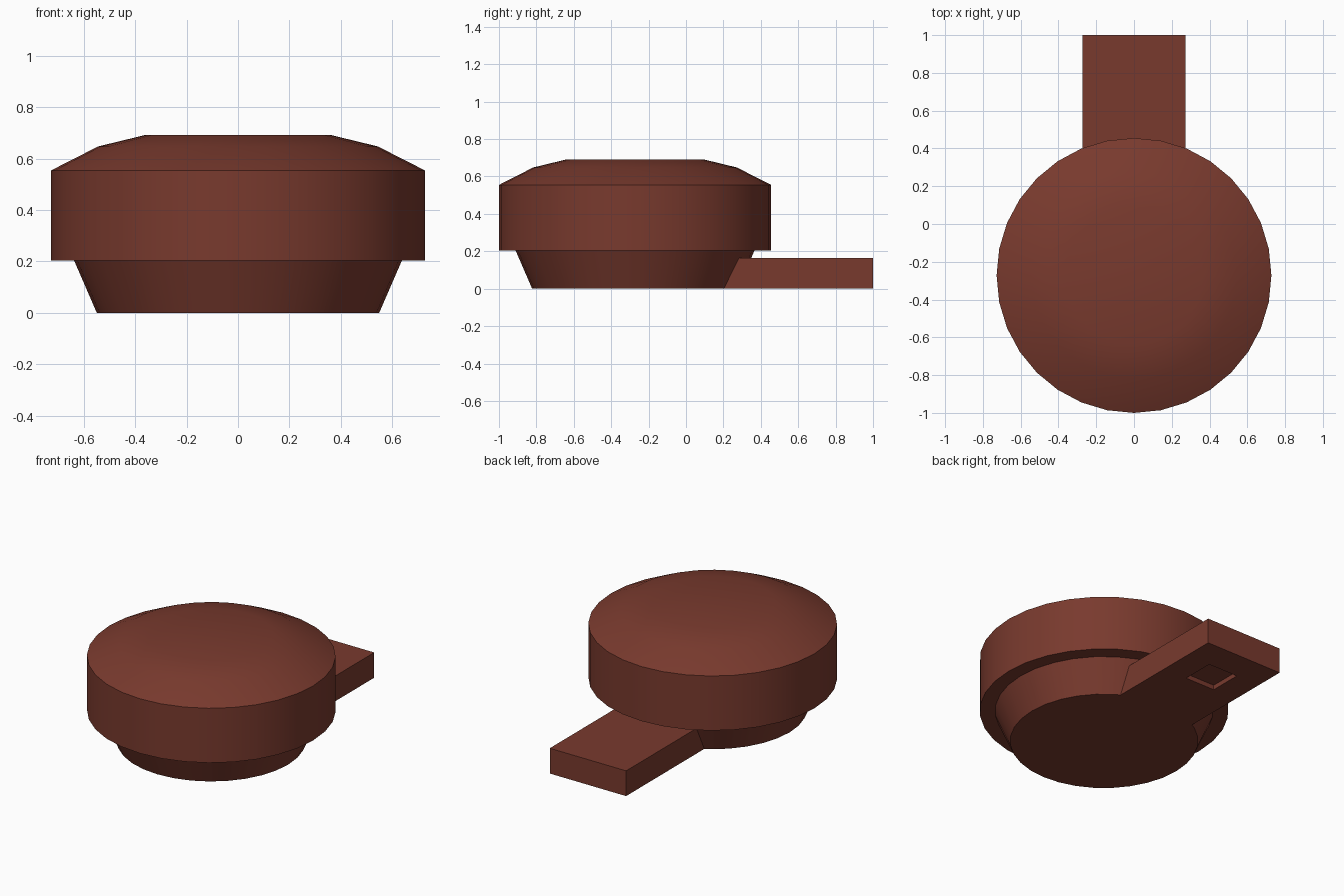
import bpy, bmesh
from math import radians
from mathutils import Matrix

if "Cube" in bpy.data.objects:
    bpy.data.objects.remove(bpy.data.objects["Cube"])

red = bpy.data.materials.new("dark_red")
red.diffuse_color = (0.19, 0.042, 0.027, 1)
red.use_nodes = True
red.node_tree.nodes["Principled BSDF"].inputs["Base Color"].default_value = red.diffuse_color


def finish(bm, name):
    bmesh.ops.recalc_face_normals(bm, faces=bm.faces)
    mesh = bpy.data.meshes.new(name)
    bm.to_mesh(mesh)
    bm.free()
    mesh.materials.append(red)
    ob = bpy.data.objects.new(name, mesh)
    bpy.context.collection.objects.link(ob)
    return ob


# Round body: tapered foot, wide drum and shallow domed top, 32 sides
CENTRE_Y, SIDES = -0.2725, 32
profile = [(0.55, 0), (0.638, 0.203), (0.7275, 0.203), (0.7275, 0.555),
           (0.545, 0.648), (0.364, 0.692)]
bm = bmesh.new()
rings = []
for r, z in profile:
    ring = bmesh.ops.create_circle(
        bm, segments=SIDES, radius=r,
        matrix=Matrix.Translation((0, CENTRE_Y, z)))["verts"]
    rings.append(ring)
for a, b in zip(rings, rings[1:]):
    for i in range(SIDES):
        j = (i + 1) % SIDES
        bm.faces.new((a[i], a[j], b[j], b[i]))
bm.faces.new(rings[0])
bm.faces.new(rings[-1])
body = finish(bm, "round_body")
bpy.context.view_layer.objects.active = body
body.select_set(True)
bpy.ops.object.shade_smooth_by_angle(angle=radians(25))

# Flat arm reaching out at the back, with a shallow square recess below
ARM_W, ARM_H, Y0, Y1 = 0.545, 0.163, 0.2, 1.0
HOLE, HOLE_Y, DEPTH = 0.21, 0.705, 0.03
bm = bmesh.new()
bmesh.ops.create_cube(
    bm, size=1,
    matrix=Matrix.Translation((0, (Y0 + Y1) / 2, ARM_H / 2))
    @ Matrix.Diagonal((ARM_W, Y1 - Y0, ARM_H, 1)))
under = min(bm.faces, key=lambda f: f.calc_center_median().z)
bmesh.ops.inset_individual(bm, faces=[under], thickness=0.1)
for v in under.verts:
    v.co.x = HOLE / 2 if v.co.x > 0 else -HOLE / 2
    v.co.y = HOLE_Y + (HOLE / 2 if v.co.y > (Y0 + Y1) / 2 else -HOLE / 2)
pit = bmesh.ops.extrude_discrete_faces(bm, faces=[under])["faces"][0]
bmesh.ops.translate(bm, verts=pit.verts, vec=(0, 0, DEPTH))
finish(bm, "back_arm")
